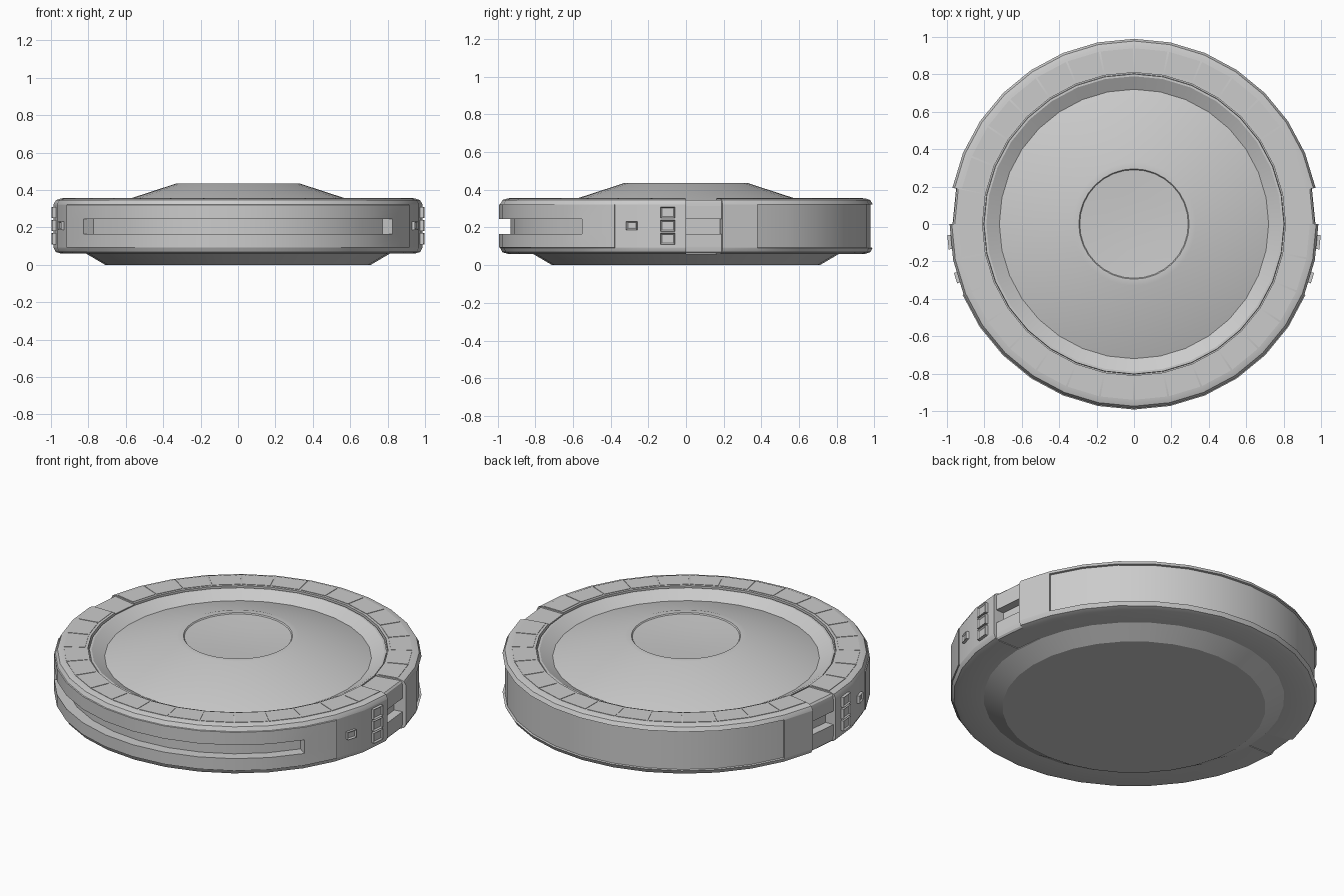
import bpy, bmesh, math
from mathutils import Matrix, Vector

if "Cube" in bpy.data.objects:
    bpy.data.objects.remove(bpy.data.objects["Cube"])

STEP = 11.25  # 32-sided disc


def finish(bm, name, angle=28):
    bmesh.ops.remove_doubles(bm, verts=bm.verts, dist=0.0003)
    bmesh.ops.recalc_face_normals(bm, faces=bm.faces)
    mesh = bpy.data.meshes.new(name)
    bm.to_mesh(mesh)
    bm.free()
    ob = bpy.data.objects.new(name, mesh)
    bpy.context.collection.objects.link(ob)
    bpy.ops.object.select_all(action='DESELECT')
    bpy.context.view_layer.objects.active = ob
    ob.select_set(True)
    bpy.ops.object.shade_smooth_by_angle(angle=math.radians(angle))
    return ob


def sweep(name, stations, closed_profile):
    """Join (angle, profile) stations all the way round; profile is (r, z)."""
    bm = bmesh.new()
    rings = []
    for a, prof in stations:
        c, s = math.cos(math.radians(a)), math.sin(math.radians(a))
        rings.append([bm.verts.new((r * c, r * s, z)) for r, z in prof])
    n = len(rings[0])
    for i, r0 in enumerate(rings):
        r1 = rings[(i + 1) % len(rings)]
        for j in range(n if closed_profile else n - 1):
            k = (j + 1) % n
            quad = [r0[j], r0[k], r1[k], r1[j]]
            # skip faces that collapse where two neighbouring sections agree
            pts = []
            for v in quad:
                if all((v.co - p.co).length > 0.0003 for p in pts):
                    pts.append(v)
            if len(pts) > 2:
                bm.faces.new(pts)
    return finish(bm, name)


def section(R, panel, slot, top=0.355, bot=0.06, soft=0.04):
    return [(0.81, bot), (R - soft, bot), (R - soft * 0.3, bot + 0.009), (R, bot + 0.032),
            (panel, bot + 0.034), (panel, 0.165), (slot, 0.165), (slot, 0.245),
            (panel, 0.245), (panel, top - 0.034), (R, top - 0.032),
            (R - soft * 0.3, top - 0.009), (R - soft, top), (0.81, top)]


# outer bumper ring: plain ends, side notches, front slot, recessed back panel
plain = section(0.986, 0.986, 0.986)
notch = section(0.97, 0.97, 0.92, 0.347, 0.064, 0.012)
back_plain = section(0.99, 0.99, 0.99)
back_panel = section(0.99, 0.978, 0.978)
front_panel = section(0.986, 0.992, 0.992)
front_slot = section(0.986, 0.992, 0.93)
sectors = [(0, 1, notch), (1, 2, back_plain), (2, 14, back_panel), (14, 15, back_plain),
           (15, 16, notch), (16, 18, plain), (18, 19, front_panel), (19, 29, front_slot),
           (29, 30, front_panel), (30, 32, plain)]
stations = [(i * STEP, p) for a, b, p in sectors for i in range(a, b + 1)]
sweep("bumper_ring", stations, True)

# central body: shallow top bowl, raised cone, seam gap and tapered base
body = [(0, 0.418), (0.15, 0.421), (0.29, 0.429), (0.295, 0.435), (0.33, 0.435), (0.72, 0.308),
        (0.79, 0.347), (0.802, 0.347), (0.804, 0.325), (0.812, 0.325), (0.812, 0.06),
        (0.71, 0.0), (0, 0.0)]
sweep("central_body", [(i * STEP, body) for i in range(32)], False)

# thin top tiles, one per segment outside the notches
bm = bmesh.new()
for i in range(32):
    if i in (0, 15):
        continue
    corners = []
    for r, a in ((0.825, 0.3), (0.94, 0.3), (0.94, STEP - 0.3), (0.825, STEP - 0.3)):
        t = math.radians(i * STEP + a)
        # keep the tile edge on the straight facet
        f = math.cos(math.radians(STEP / 2)) / math.cos(math.radians(a - STEP / 2))
        corners.append((r * f * math.cos(t), r * f * math.sin(t)))
    low = [bm.verts.new((x, y, 0.354)) for x, y in corners]
    high = [bm.verts.new((x, y, 0.3575)) for x, y in corners]
    bm.faces.new(high)
    for j in range(4):
        k = (j + 1) % 4
        bm.faces.new((low[j], low[k], high[k], high[j]))
finish(bm, "top_tiles")


def framed_button(name, angle, z, width, height, out):
    """Block on a side facet with a sunken face."""
    bm = bmesh.new()
    bmesh.ops.create_cube(bm, size=1)
    a = math.radians(angle)
    dist = 0.986 * math.cos(math.radians(STEP / 2))
    bmesh.ops.scale(bm, verts=bm.verts, vec=(out + 0.02, width, height))
    bmesh.ops.translate(bm, verts=bm.verts, vec=(dist + (out - 0.02) / 2, 0, z))
    bm.faces.ensure_lookup_table()
    face = max(bm.faces, key=lambda f: f.calc_center_median().x)
    bmesh.ops.inset_region(bm, faces=[face], thickness=0.01, depth=0)
    bmesh.ops.translate(bm, verts=face.verts, vec=(-0.008, 0, 0))
    bmesh.ops.rotate(bm, verts=bm.verts, cent=Vector(), matrix=Matrix.Rotation(a, 3, 'Z'))
    finish(bm, name)


# side controls, mirrored left and right
for side, sgn in (("right", 1), ("left", -1)):
    def mir(a):
        return a if sgn > 0 else 180 - a
    for n, z in enumerate((0.14, 0.21, 0.28)):
        framed_button(f"{side}_port_{n + 1}", mir(-STEP / 2), z, 0.076, 0.06, 0.018)
    framed_button(f"{side}_small_button", mir(-STEP * 1.5), 0.21, 0.058, 0.045, 0.016)
